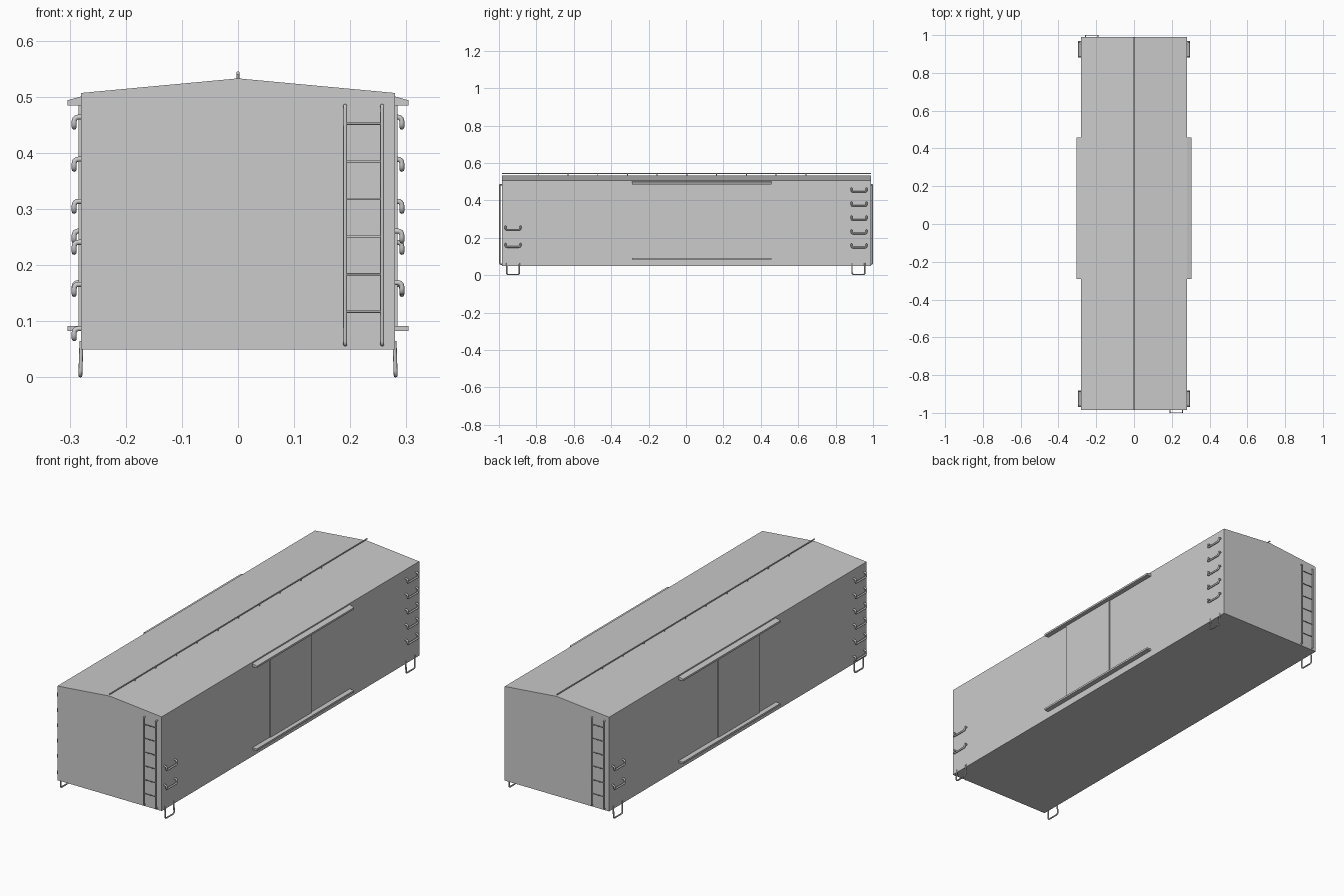
import bpy, bmesh, math
from mathutils import Vector

if "Cube" in bpy.data.objects:
    bpy.data.objects.remove(bpy.data.objects["Cube"])

grey = bpy.data.materials.new("plain grey")
grey.diffuse_color = (0.6, 0.6, 0.6, 1)
grey.use_nodes = True
grey.node_tree.nodes["Principled BSDF"].inputs["Base Color"].default_value = grey.diffuse_color

def mesh_object(name, bm):
    bmesh.ops.recalc_face_normals(bm, faces=bm.faces)
    me = bpy.data.meshes.new(name)
    bm.to_mesh(me)
    bm.free()
    ob = bpy.data.objects.new(name, me)
    me.materials.append(grey)
    bpy.context.collection.objects.link(ob)
    return ob

def prism(name, profile, y0, y1):
    """Extrude an x,z profile along y."""
    bm = bmesh.new()
    a = [bm.verts.new((x, y0, z)) for x, z in profile]
    b = [bm.verts.new((x, y1, z)) for x, z in profile]
    bm.faces.new(a)
    bm.faces.new(b)
    for i in range(len(a)):
        j = (i + 1) % len(a)
        bm.faces.new((a[i], a[j], b[j], b[i]))
    return mesh_object(name, bm)

def tube(name, paths, radius, bend=0.0):
    """Round rods along paths, with inner corners rounded by bend."""
    cu = bpy.data.curves.new(name, 'CURVE')
    cu.dimensions = '3D'
    cu.bevel_depth = radius
    cu.bevel_resolution = 2
    cu.use_fill_caps = True
    for path in paths:
        p = [Vector(v) for v in path]
        pts = [p[0]]
        for k in range(1, len(p) - 1):
            a = p[k] + (p[k - 1] - p[k]).normalized() * bend
            b = p[k] + (p[k + 1] - p[k]).normalized() * bend
            for t in (0, 0.25, 0.5, 0.75, 1):
                pts.append(a * (1 - t) ** 2 + p[k] * 2 * t * (1 - t) + b * t * t)
        pts.append(p[-1])
        s = cu.splines.new('POLY')
        s.points.add(len(pts) - 1)
        for q, v in zip(s.points, pts):
            q.co = (*v, 1)
    ob = bpy.data.objects.new(name, cu)
    bpy.context.collection.objects.link(ob)
    bpy.ops.object.select_all(action='DESELECT')
    ob.select_set(True)
    bpy.context.view_layer.objects.active = ob
    bpy.ops.object.convert(target='MESH')
    ob = bpy.context.object
    ob.data.materials.clear()
    ob.data.materials.append(grey)
    bpy.ops.object.shade_smooth_by_angle(angle=math.radians(50))
    return ob

# Wagon body with low pitched roof
prism("wagon_body", [(-0.28, 0.05), (0.28, 0.05), (0.28, 0.507), (0, 0.533), (-0.28, 0.507)], -0.985, 0.99)

# Sliding doors and their rails, both sides
for s, side in ((1, "right"), (-1, "left")):
    prism(side + "_door", [(s * x, z) for x, z in ((0.279, 0.09), (0.284, 0.09), (0.284, 0.485), (0.279, 0.485))], -0.158, 0.158)
    prism(side + "_top_rail", [(s * x, z) for x, z in ((0.279, 0.485), (0.304, 0.485), (0.304, 0.494), (0.279, 0.501))], -0.29, 0.457)
    prism(side + "_bottom_rail", [(s * x, z) for x, z in ((0.279, 0.083), (0.304, 0.083), (0.304, 0.092), (0.279, 0.092))], -0.29, 0.457)

# Ridge rod on short posts
tube("ridge_rod", [[(0, -0.985, 0.5425), (0, 0.99, 0.5425)]], 0.003)
tube("ridge_posts", [[(0, -0.79 + 0.159 * i, 0.525), (0, -0.79 + 0.159 * i, 0.5425)] for i in range(10)], 0.0025)

# Hand grips: long column at one end, short column at the other
def grip(s, y, z):
    h = 0.04
    return [(s * 0.278, y - h, z + 0.009), (s * 0.292, y - h, z + 0.009), (s * 0.292, y - h, z - 0.009),
            (s * 0.292, y + h, z - 0.009), (s * 0.292, y + h, z + 0.009), (s * 0.278, y + h, z + 0.009)]

for s, side in ((1, "right"), (-1, "left")):
    long_zs = [0.455, 0.38, 0.305, 0.232, 0.157] + ([0.078] if s < 0 else [])
    paths = [grip(s, s * 0.925, z) for z in long_zs]
    paths += [grip(s, -s * 0.925, z) for z in (0.252, 0.16)]
    tube(side + "_hand_grips", paths, 0.0045, 0.008)

# Stirrup steps under each corner
for s, side in ((1, "right"), (-1, "left")):
    paths = []
    for y in (-0.925, 0.922):
        paths.append([(s * 0.279, y - 0.034, 0.065), (s * 0.281, y - 0.034, 0.0035),
                      (s * 0.281, y + 0.034, 0.0035), (s * 0.279, y + 0.034, 0.065)])
    tube(side + "_stirrups", paths, 0.0035, 0.01)

# End ladders, diagonally opposite
for s, wall, end in ((-1, 0.985, "front"), (1, 0.99, "back")):
    yi, yo = s * (wall - 0.003), s * 0.9965
    stiles = [[(-s * x, yi, 0.059), (-s * x, yo, 0.059), (-s * x, yo, 0.484), (-s * x, yi, 0.484)] for x in (0.191, 0.257)]
    tube(end + "_ladder_stiles", stiles, 0.0035, 0.005)
    rungs = [[(-s * 0.191, yo, 0.117 + 0.067 * i), (-s * 0.257, yo, 0.117 + 0.067 * i)] for i in range(6)]
    tube(end + "_ladder_rungs", rungs, 0.002)
